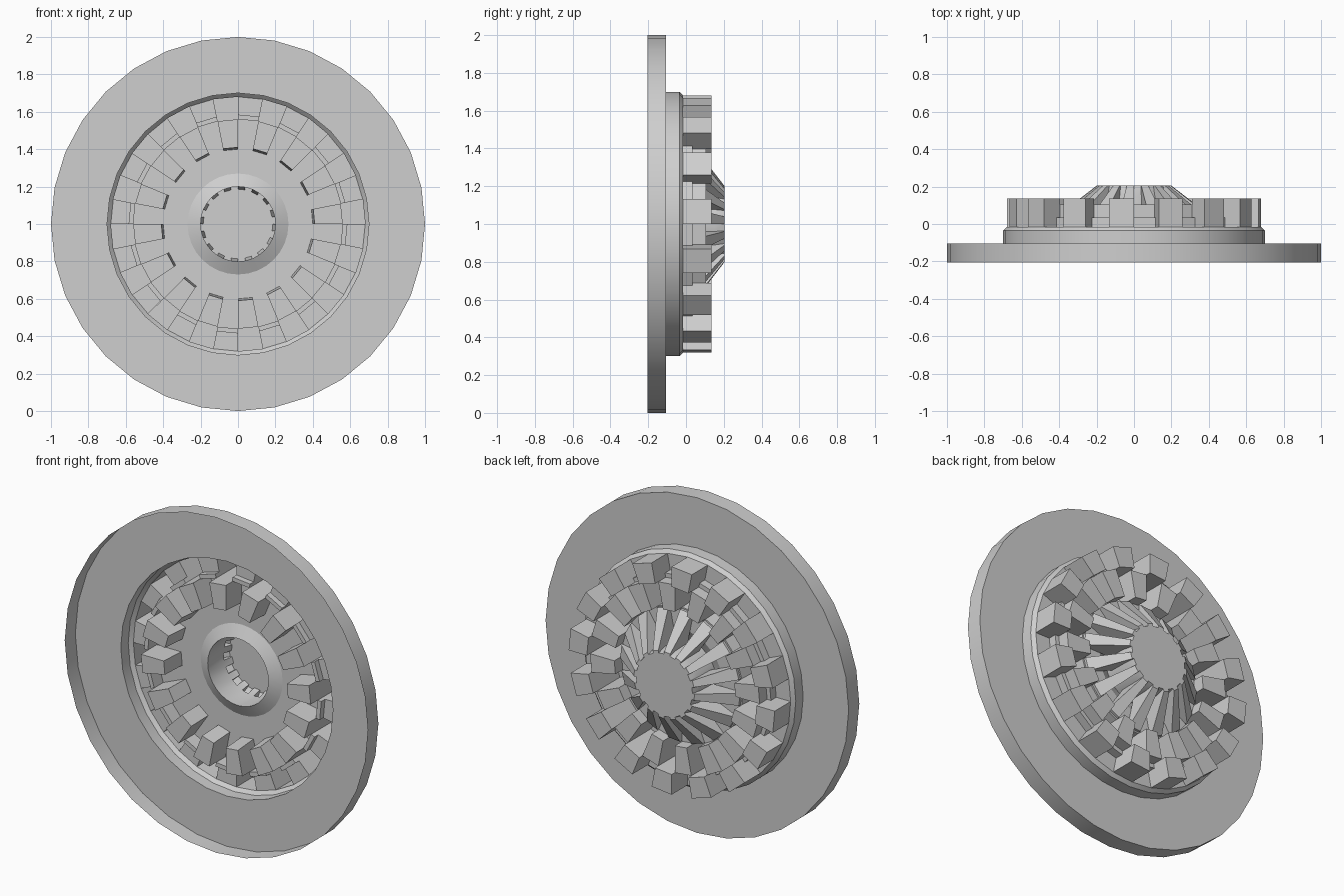
import bpy, bmesh, math

cube = bpy.data.objects.get("Cube")
if cube:
    bpy.data.objects.remove(cube, do_unlink=True)

SIDES = 32
STEP = 2 * math.pi / SIDES

grey = bpy.data.materials.new("plain_grey")
grey.use_nodes = True
grey.diffuse_color = (0.62, 0.62, 0.62, 1)
grey.node_tree.nodes["Principled BSDF"].inputs["Base Color"].default_value = (0.62, 0.62, 0.62, 1)


def point(bm, r, y, k):
    """Vertex at radius r and depth y, on sector edge k."""
    return bm.verts.new((r * math.cos(k * STEP), y, 1 + r * math.sin(k * STEP)))


def strip(bm, path, k):
    """Sheet that follows a radius/depth path across sector k."""
    for a, b in zip(path, path[1:]):
        bm.faces.new([point(bm, *a, k), point(bm, *a, k + 1),
                      point(bm, *b, k + 1), point(bm, *b, k)])


def pocket(bm, path, k):
    """Hollow block over sector k, open along the line joining the path ends."""
    strip(bm, path, k)
    for edge in (k, k + 1):
        bm.faces.new([point(bm, r, y, edge) for r, y in path])


def finish(bm, name):
    bmesh.ops.remove_doubles(bm, verts=bm.verts, dist=0.0005)
    bmesh.ops.recalc_face_normals(bm, faces=bm.faces)
    mesh = bpy.data.meshes.new(name)
    bm.to_mesh(mesh)
    bm.free()
    mesh.materials.append(grey)
    obj = bpy.data.objects.new(name, mesh)
    bpy.context.collection.objects.link(obj)
    bpy.ops.object.select_all(action="DESELECT")
    obj.select_set(True)
    bpy.context.view_layer.objects.active = obj
    bpy.ops.object.shade_smooth_by_angle(angle=math.radians(25))


# Dished flange: outer lip, flat plate, step wall and chamfer
bm = bmesh.new()
for k in range(SIDES):
    strip(bm, [(1, -0.205), (1, -0.105), (0.7, -0.105), (0.7, -0.035), (0.68, -0.015)], k)
finish(bm, "flange")

PLATE = 0.035
outer_edge, middle_edge, plate_edge = (0.68, -0.015), (0.56, PLATE), (0.4, PLATE)

# Outer ring: hollow blocks to the back, with flat gaps and a low lip between them
bm = bmesh.new()
for k in range(SIDES):
    if k % 2:
        strip(bm, [outer_edge, (0.585, -0.015)], k)
        pocket(bm, [(0.585, PLATE), (0.585, -0.05), (0.56, -0.05), middle_edge], k)
        strip(bm, [(0.585, PLATE), middle_edge], k)
    else:
        pocket(bm, [outer_edge, (0.68, 0.135), (0.56, 0.135), (0.56, -0.015)], k)
finish(bm, "outer_blocks")

# Inner ring: teeth to the front, low blocks to the back
bm = bmesh.new()
for k in range(SIDES):
    if k % 2:
        strip(bm, [middle_edge, plate_edge], k)
        pocket(bm, [middle_edge, (0.56, 0.105), (0.4, 0.105), plate_edge], k)
    else:
        pocket(bm, [middle_edge, (0.56, -0.115), (0.41, -0.115), plate_edge], k)
finish(bm, "inner_teeth")

# Hub: flat plate, raised collar and bore, with the end disc closing the back
bm = bmesh.new()
bore_mid, bore_back = (0.2, 0.15), (0.186, 0.205)
for k in range(SIDES):
    strip(bm, [plate_edge, (0.27, PLATE), (0.2, 0), bore_mid], k)
    if k % 2:
        strip(bm, [bore_mid, bore_back], k)
bm.faces.new([point(bm, *bore_back, k) for k in range(SIDES)])
finish(bm, "hub")

# Sloping hollow ribs that fan out from the bore
bm = bmesh.new()
for k in range(0, SIDES, 2):
    pocket(bm, [bore_mid, (0.205, 0.04), (0.395, 0.04), (0.395, 0.055), (0.2, 0.205), bore_back], k)
finish(bm, "fan_ribs")
